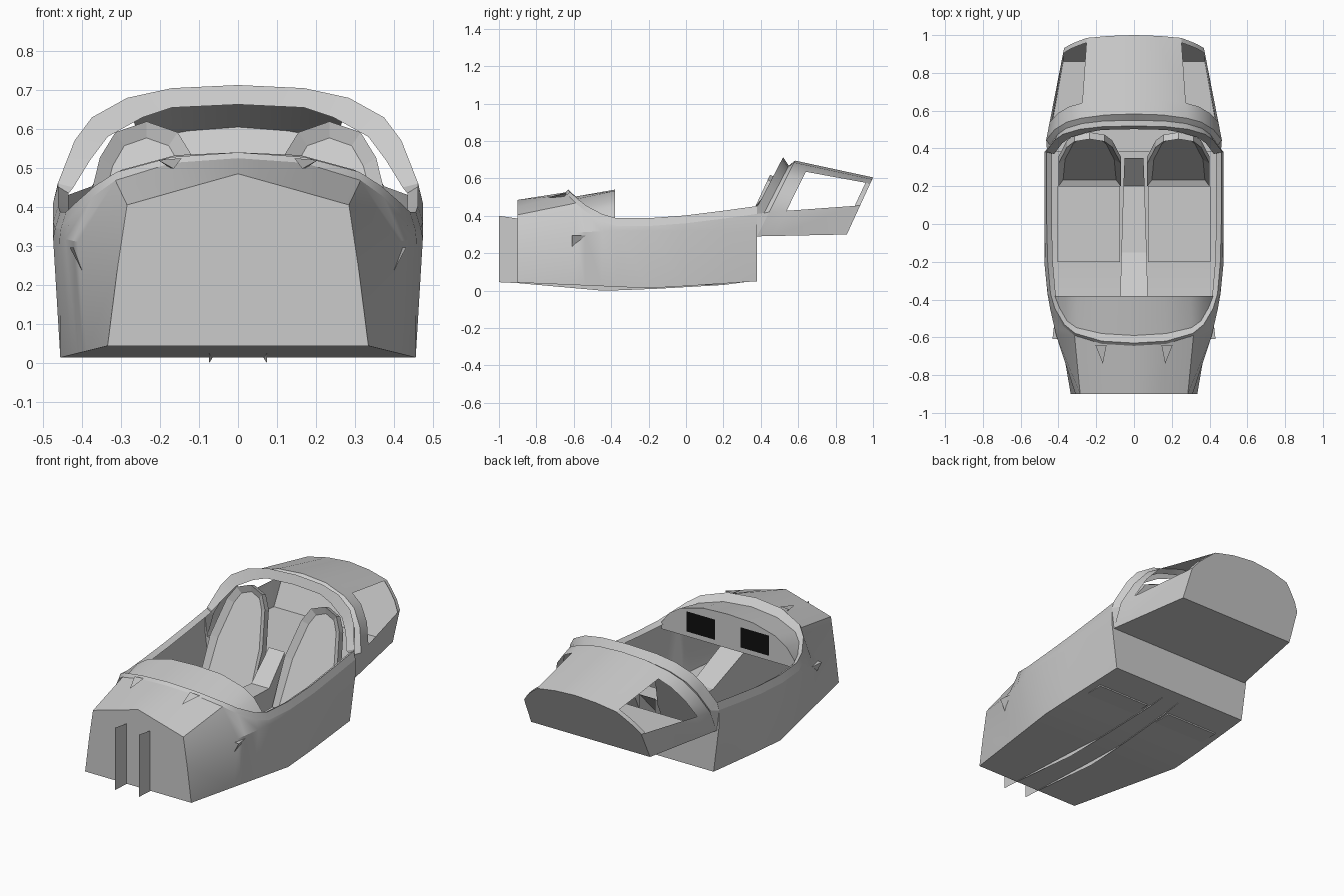
import bpy, bmesh, math
from mathutils import Vector as V

if "Cube" in bpy.data.objects:
    bpy.data.objects.remove(bpy.data.objects["Cube"])


def build(name, grids=(), polys=(), smooth=False, color=None):
    """Right half from point grids and polygons, mirrored across x = 0."""
    bm = bmesh.new()
    for rows, skip in grids:
        vs = [[bm.verts.new(p) for p in r] for r in rows]
        for i in range(len(vs) - 1):
            for j in range(len(vs[i]) - 1):
                if not skip(i, j):
                    bm.faces.new((vs[i][j], vs[i][j+1], vs[i+1][j+1], vs[i+1][j]))
    for p in polys:
        bm.faces.new([bm.verts.new(c) for c in p])
    bmesh.ops.remove_doubles(bm, verts=bm.verts, dist=1e-4)
    bmesh.ops.recalc_face_normals(bm, faces=bm.faces)
    return finish(name, bm, smooth, color)


def finish(name, bm, smooth=False, color=None):
    me = bpy.data.meshes.new(name)
    bm.to_mesh(me)
    bm.free()
    ob = bpy.data.objects.new(name, me)
    bpy.context.collection.objects.link(ob)
    if smooth:
        bpy.ops.object.select_all(action='DESELECT')
        ob.select_set(True)
        bpy.context.view_layer.objects.active = ob
        bpy.ops.object.shade_smooth_by_angle(angle=math.radians(25))
    m = ob.modifiers.new("mirror", 'MIRROR')
    m.use_clip = True
    if color:
        mat = bpy.data.materials.new(name)
        mat.diffuse_color = color
        mat.use_nodes = True
        mat.node_tree.nodes["Principled BSDF"].inputs["Base Color"].default_value = mat.diffuse_color
        me.materials.append(mat)
    return ob


def interp(table, y):
    for (a, u), (b, v) in zip(table, table[1:]):
        if y <= b + 1e-6:
            return u + (v - u) * (y - a) / (b - a)
    return table[-1][1]


def keep(i, j):
    return False


# outer rim line: cowl arch, then sill
rim = [V(p) for p in [(0, -.645, .525), (.17, -.635, .513), (.315, -.59, .468), (.375, -.54, .425),
                      (.43, -.45, .37), (.455, -.37, .345), (.47, -.2, .345), (.475, 0, .36),
                      (.475, .2, .385), (.475, .38, .41)]]
blend = [0, 0, .25, .5, .9, 1, 1, 1, 1, 1]
crest = [p + V((0, .015, .015)).lerp(V((-.013, 0, .042)), t) for p, t in zip(rim, blend)]
inner = [p + V((0, .055, -.022)).lerp(V((-.04, 0, .025)), t) for p, t in zip(rim, blend)]
for r in (crest, inner):
    r[0].x = 0

# roll hoop arch continues the rim
arch = [(.463, .46), (.42, .57), (.375, .63), (.285, .68), (.17, .705), (0, .713)]
hoop = [V((x, .385 + (z - .455) * .52, z)) for x, z in arch]
valley = [V((p.x * .96, p.y + .03, p.z - .045)) for p in hoop]
hoop_in = [V((max(p.x - .04, 0) if p.x > .2 else p.x, p.y - .017, p.z - .05)) for p in hoop]
hoop_in[0].z += .04

# cab front and rear section, ruled between
front = [V((x, .38 + (z - .29) * .5, z)) for x, z in
         [(.46, .29), (.465, .42), (.42, .53), (.355, .61), (.28, .65), (.15, .685), (0, .695)]]
back = [V((x, .86 + (z - .3) * .46, z)) for x, z in
        [(.375, .3), (.37, .455), (.335, .5), (.29, .54), (.25, .572), (.13, .595), (0, .605)]]

# hull
top = [V((.285, -.9, .405))] + rim[2:]
ys = [p.y for p in top]
bx = [(-.9, .335), (-.18, .46), (.38, .44)]
bz = [(-.9, .043), (-.18, .012), (.38, .05)]
cx = [(-.9, .31), (-.59, .412), (-.4, .455), (-.2, .475), (.38, .475)]
cz = [(-.9, .24), (-.59, .31), (-.4, .32), (.38, .32)]
crease = [V((interp(cx, y), y, interp(cz, y))) for y in ys]
low = [V((interp(bx, y), y, interp(bz, y))) for y in ys]
mid = [V((0, p.y, p.z)) for p in low]
nose = [V((0, -.9, .485)), V((.14, -.9, .446)), top[0]]
build("hull", [([nose, rim[:3]], keep), ([top, crease, low, mid], keep)],
      [[mid[0], low[0], crease[0], nose[2], nose[1], nose[0]],
       [mid[-1], low[-1], front[0], V((0, .38, .29))],
       [low[-1], crease[-1], front[0]], [crease[-1], rim[-1], front[0]]], smooth=True)

# cockpit rim and hoop
build("cockpit_rim", [([rim + valley, crest + hoop, inner + hoop_in], keep)], smooth=True)
build("hoop_channel", [([[rim[-1]] + valley, front], keep)], smooth=True)

# rear cab with open side windows
rings = [[a.lerp(b, t) for a, b in zip(front, back)] for t in (0, .19, .94, 1)]
build("rear_cab", [(rings, lambda i, j: i == 1 and 1 <= j <= 3)],
      [back + [V((0, .86, .3))],
       [front[0], back[0], V((0, .86, .3)), V((0, .38, .29))]], smooth=True)

# dashboard
dash = [V((x, -.38, z)) for x, z in [(0, .54), (.16, .533), (.3, .495), (.37, .45), (.42, .385)]]
build("dashboard", [([inner[:5], dash], keep)],
      [dash + [V((.42, -.38, .345)), V((0, -.38, .345))]], smooth=True)
build("dash_screen", polys=[[(.08, -.375, .375), (.26, -.375, .375), (.26, -.375, .49), (.08, -.375, .49)]],
      color=(.005, .005, .005, 1))

# centre tunnel, its side plates run out through the nose
line = [(-1, .075, .045, .4), (-.9, .075, .04, .385), (-.45, .074, 0, .34), (-.35, .072, .002, .3),
        (-.15, .067, .01, .22), (.2, .056, .03, .2), (.35, .05, .05, .35)]
hi = [(x, y, t) for y, x, b, t in line]
lo = [(x, y, b) for y, x, b, t in line]
build("tunnel_plate", [([hi, lo], keep)])
build("tunnel_top", [([hi[2:], [(0, y, z) for x, y, z in hi[2:]]], keep)])


# seats: reclined back with recessed pad, and a flat base
def lean(x, s, d=0):
    return V((.235 + x, .2 + .43 * s + .9 * d, .08 + .93 * s - .42 * d))


half = [(.165, 0), (.165, .28), (.12, .48), (.08, .55)]
outline = half + [(0, .58)] + [(-x, s) for x, s in reversed(half)]
bm = bmesh.new()
face = bm.faces.new([bm.verts.new(lean(x, s)) for x, s in outline])
ext = bmesh.ops.extrude_face_region(bm, geom=[face])
moved = [g for g in ext['geom'] if isinstance(g, bmesh.types.BMVert)]
bmesh.ops.translate(bm, verts=moved, vec=lean(0, 0, .04) - lean(0, 0))
bmesh.ops.recalc_face_normals(bm, faces=bm.faces)
pad = min((f for f in bm.faces if len(f.verts) == len(outline)), key=lambda f: f.calc_center_median().y)
bmesh.ops.inset_region(bm, faces=[pad], thickness=.035, depth=-.025)
finish("seat_back", bm)

bm = bmesh.new()
bmesh.ops.create_cube(bm, size=1)
for v in bm.verts:
    v.co = V((.24 + v.co.x * .33, v.co.y * .4, .065 + v.co.z * .07))
finish("seat_base", bm)

# small scoops on nose and flanks
a, b, c, d = (.205, -.64, .52), (.145, -.64, .525), (.165, -.74, .498), (.175, -.65, .5)
build("nose_scoop", polys=[[a, b, c], [a, d, c], [b, d, c]])
a, b, c, d = (.432, -.61, .295), (.4, -.61, .235), (.42, -.51, .295), (.385, -.61, .295)
build("flank_scoop", polys=[[a, b, c], [a, d, c]])
